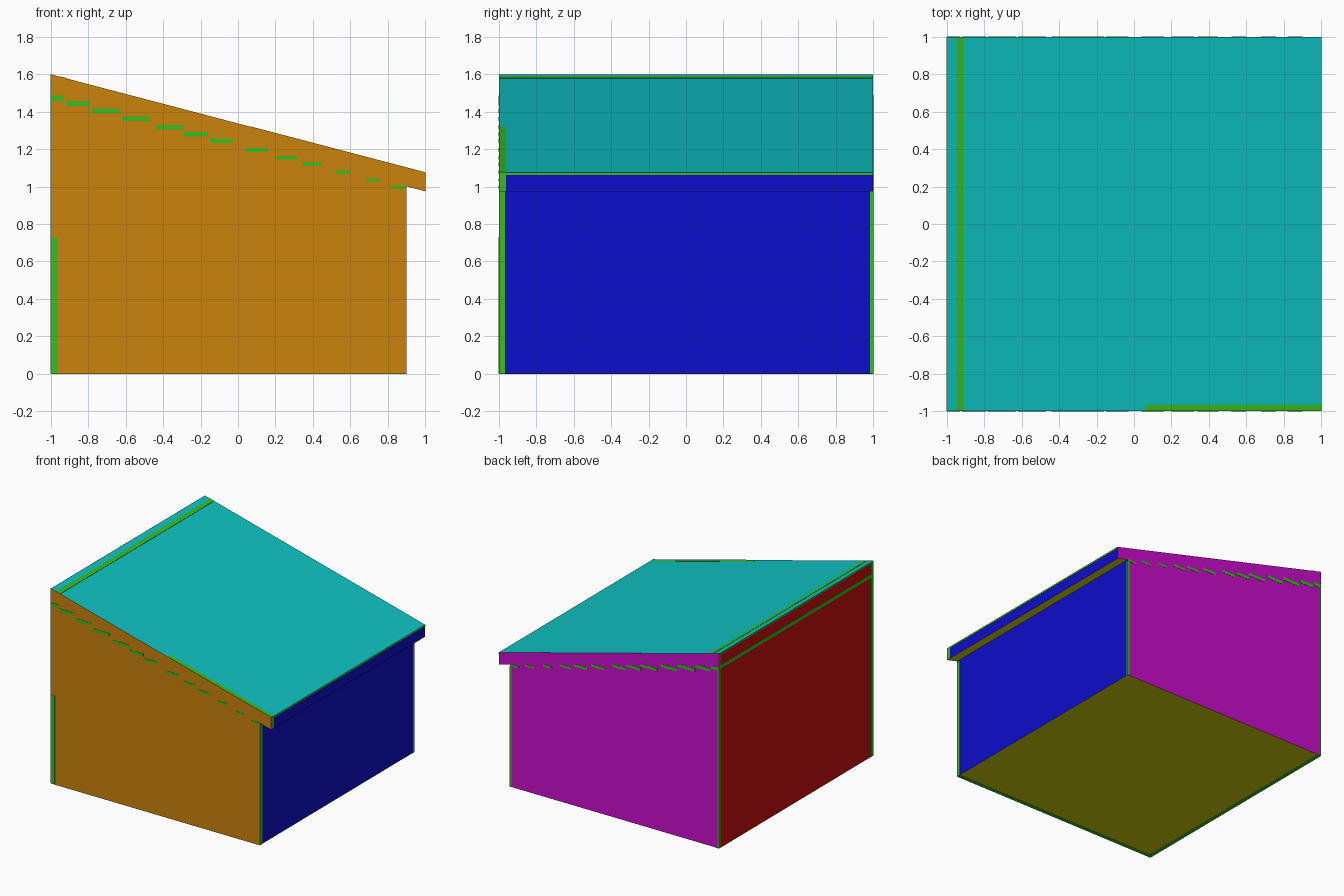
import bpy, bmesh
from mathutils import Vector

if "Cube" in bpy.data.objects:
    bpy.data.objects.remove(bpy.data.objects["Cube"])


def material(name, r, g, b):
    lin = [(c / 255 / 12.92) if c < 11 else ((c / 255 + 0.055) / 1.055) ** 2.4 for c in (r, g, b)]
    m = bpy.data.materials.new(name)
    m.diffuse_color = (*lin, 1)
    m.use_nodes = True
    m.node_tree.nodes["Principled BSDF"].inputs["Base Color"].default_value = m.diffuse_color
    return m


ORANGE = material("orange front", 203, 131, 13)
MAGENTA = material("magenta back", 203, 13, 203)
BLUE = material("blue right", 13, 13, 204)
RED = material("red left", 203, 13, 13)
CYAN = material("cyan roof", 14, 194, 194)
YELLOW = material("yellow underside", 203, 203, 13)
GREEN = material("green trim", 56, 188, 32)
SIDES = [ORANGE, MAGENTA, BLUE, RED, CYAN, YELLOW]
DIRS = [Vector(d) for d in ((0, -1, 0), (0, 1, 0), (1, 0, 0), (-1, 0, 0), (0, 0, 1), (0, 0, -1))]


def prism(name, profile, y0, y1, mats):
    """Extrude an xz profile along y; with six materials, colour by face direction."""
    bm = bmesh.new()
    face = bm.faces.new([bm.verts.new((x, y0, z)) for x, z in profile])
    new = bmesh.ops.extrude_face_region(bm, geom=[face])["geom"]
    bmesh.ops.translate(bm, vec=(0, y1 - y0, 0), verts=[v for v in new if isinstance(v, bmesh.types.BMVert)])
    bmesh.ops.recalc_face_normals(bm, faces=bm.faces)
    if len(mats) == 6:
        for f in bm.faces:
            f.material_index = max(range(6), key=lambda i: f.normal.dot(DIRS[i]))
    mesh = bpy.data.meshes.new(name)
    bm.to_mesh(mesh)
    bm.free()
    for m in mats:
        mesh.materials.append(m)
    bpy.context.collection.objects.link(bpy.data.objects.new(name, mesh))


def trim(name, x0, x1, y0, y1, z0, z1):
    prism(name, [(x0, z0), (x1, z0), (x1, z1), (x0, z1)], y0, y1, [GREEN])


def eave(x):
    return 1.5 - (x + 1) * 0.2625


def roof_trim(name, x0, x1, y0, y1):
    prism(name, [(x0, eave(x0) + 0.099), (x1, eave(x1) + 0.099),
                 (x1, eave(x1) + 0.102), (x0, eave(x0) + 0.102)], y0, y1, [GREEN])


# Main solids: sloping walls and the roof slab that overhangs on the right
prism("shed_walls", [(-1, 0), (0.9, 0), (0.9, eave(0.9)), (-1, 1.5)], -1, 1, SIDES)
prism("roof_slab", [(-1, 1.5), (1, eave(1)), (1, eave(1) + 0.1), (-1, 1.6)], -1, 1, SIDES)

T = 0.002  # how far trim stands proud

# Roof top stripes
roof_trim("roof_ridge_stripe", -0.95, -0.915, -1, 1)
roof_trim("roof_front_stripe", 0.065, 1, -1, -0.965)

# Broken stripes under the roof line, front and back
dashes = [(-1, -0.93), (-0.92, -0.79), (-0.78, -0.63), (-0.62, -0.47), (-0.44, -0.29),
          (-0.29, -0.16), (-0.15, -0.03), (0.04, 0.16), (0.2, 0.32), (0.34, 0.45),
          (0.52, 0.6), (0.68, 0.76), (0.82, 0.9)]
for i, (a, b) in enumerate(dashes):
    top = eave((a + b) / 2) - 0.005
    h = 0.028 - 0.001 * i
    trim(f"front_dash_{i}", a, b, -1 - T, -0.999, top - h, top)
    trim(f"back_dash_{i}", a, b, 0.999, 1 + T, top - h, top)

# Front and back corner strips
trim("front_corner_strip", -1, -0.965, -1 - T, -0.999, 0, 0.73)
trim("back_right_corner_strip", 0.885, 0.9, 0.999, 1 + T, 0, 1.0)
trim("back_left_corner_strip", -1, -0.99, 0.999, 1 + T, 0, 1.49)

# Right wall and fascia strips
trim("right_wall_front_strip", 0.899, 0.9 + T, -1, -0.968, 0, 0.99)
trim("right_wall_back_strip", 0.899, 0.9 + T, 0.985, 1, 0, 0.99)
trim("fascia_front_strip", 0.999, 1 + T, -1, -0.962, 0.975, 1.075)
trim("fascia_top_strip", 0.999, 1 + T, -0.962, 1, 1.062, 1.075)

# Left wall strips
trim("left_front_strip", -1 - T, -0.999, -1, -0.968, 0, 1.6)
trim("left_back_strip", -1 - T, -0.999, 0.985, 1, 0, 1.6)
trim("left_eave_band", -1 - T, -0.999, -0.968, 0.985, 1.47, 1.5)
trim("left_top_band", -1 - T, -0.999, -0.968, 0.985, 1.588, 1.6)

# Underside border
trim("base_front_border", -1, 0.9, -1, -0.97, -T, 0.001)
trim("base_left_border", -1, -0.97, -0.97, 1, -T, 0.001)
